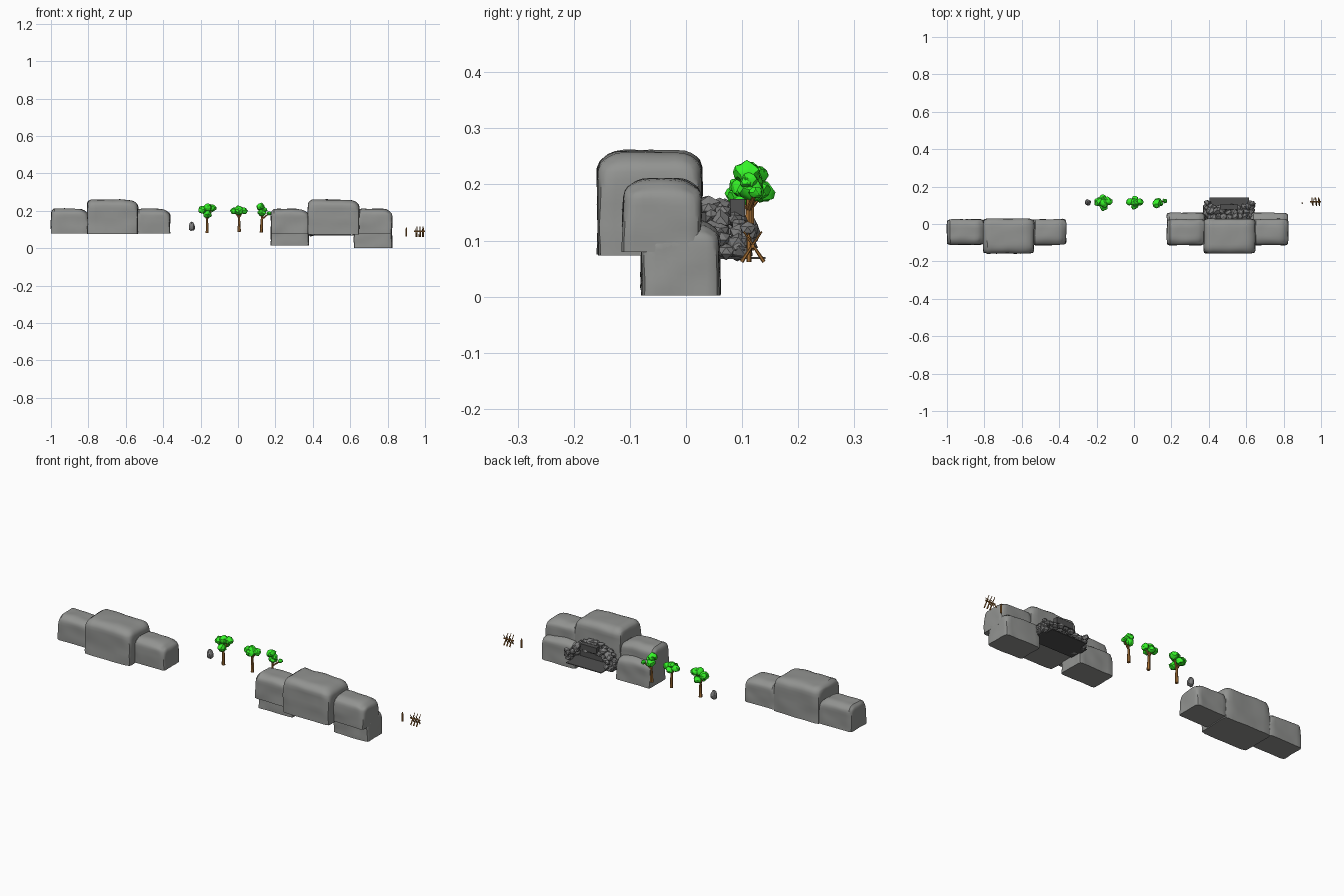
import bpy, bmesh, math, random
from mathutils import Vector, Matrix, noise

if "Cube" in bpy.data.objects:
    bpy.data.objects.remove(bpy.data.objects["Cube"])

random.seed(4)


def material(name, rgb):
    m = bpy.data.materials.new(name)
    m.diffuse_color = (*rgb, 1)
    m.use_nodes = True
    m.node_tree.nodes["Principled BSDF"].inputs["Base Color"].default_value = m.diffuse_color
    return m


ROCK = material("rock_grey", (0.29, 0.295, 0.285))
STONE = material("stone_grey", (0.2, 0.2, 0.2))
GREEN = material("leaf_green", (0.035, 0.9, 0.02))
BROWN = material("bark_brown", (0.38, 0.16, 0.035))
DARK = material("cave_dark", (0.08, 0.08, 0.08))


def finish(bm, name, mat, smooth=None):
    bmesh.ops.recalc_face_normals(bm, faces=bm.faces)
    me = bpy.data.meshes.new(name)
    bm.to_mesh(me)
    bm.free()
    ob = bpy.data.objects.new(name, me)
    bpy.context.collection.objects.link(ob)
    me.materials.append(mat)
    if smooth:
        bpy.context.view_layer.objects.active = ob
        ob.select_set(True)
        bpy.ops.object.shade_smooth_by_angle(angle=math.radians(smooth))
        ob.select_set(False)
    return ob


def boulder(name, x0, x1, y0, y1, z0, z1, slope=0.0):
    """Weathered block: flat base, upright sides, generously rounded crown."""
    bm = bmesh.new()
    bmesh.ops.create_cube(bm, size=2)
    bmesh.ops.subdivide_edges(bm, edges=bm.edges[:], cuts=9, use_grid_fill=True)
    half = Vector(((x1 - x0) / 2, (y1 - y0) / 2, (z1 - z0) / 2))
    mid = Vector(((x0 + x1) / 2, (y0 + y1) / 2, (z0 + z1) / 2))
    for v in bm.verts:
        p = v.co.copy()
        crown = max(0, p.z)
        rad = Vector((0.014 + 0.026 * crown, 0.014 + 0.03 * crown, 0.036))
        if p.x < 0:
            rad.x *= 0.5
        d, q = Vector(), Vector()
        for i in range(3):
            # tighten the grid towards the rounded rims
            t = math.copysign(abs(p[i]) ** 0.8, p[i]) * half[i]
            lim = half[i] - rad[i]
            q[i] = max(-lim, min(lim, t))
            d[i] = (t - q[i]) / rad[i]
        if p.z < 0:
            q.z, d.z = p.z * half.z, 0
        big = max(abs(c) for c in d)
        if d.length > 1e-6:
            d = d.normalized() * big
        co = mid + q + Vector(d[i] * rad[i] for i in range(3))
        n = noise.noise_vector(co * 17) * 0.004
        if p.z < -0.98:
            n.z = 0
        co += n
        # crown dips towards the front when sloped, and a little to the right
        if p.z > 0:
            co.z -= slope * p.z * max(0, (mid.y - co.y) / half.y)
            co.z -= 0.009 * p.z * max(0, (co.x - mid.x) / half.x) ** 2
        v.co = co
    return finish(bm, name, ROCK, smooth=35)


# Left and right boulder groups
boulder("left_rock_outer", -1.0, -0.803, -0.11, 0.025, 0.08, 0.213)
boulder("left_rock_middle", -0.807, -0.535, -0.157, 0.028, 0.075, 0.26)
boulder("left_rock_inner", -0.545, -0.363, -0.112, 0.025, 0.08, 0.211)
boulder("cave_rock_left_top", 0.176, 0.378, -0.112, 0.025, 0.08, 0.211)
boulder("cave_rock_middle", 0.373, 0.648, -0.157, 0.028, 0.073, 0.26)
boulder("cave_rock_right_top", 0.635, 0.824, -0.112, 0.025, 0.08, 0.211)
boulder("cave_rock_left_base", 0.176, 0.378, -0.08, 0.06, 0.015, 0.146, 0.02)
boulder("cave_rock_right_base", 0.62, 0.824, -0.078, 0.06, 0.002, 0.135, 0.02)


def pebble(bm, co, size, rough=0.25, sub=1):
    """Irregular faceted lump added to bm."""
    res = bmesh.ops.create_icosphere(bm, subdivisions=sub, radius=1)
    rot = Matrix.Rotation(random.uniform(-0.5, 0.5), 3, 'Y')
    seed = Vector((random.random(), random.random(), random.random())) * 40
    for v in res["verts"]:
        k = 1 + rough * noise.noise(v.co * 1.8 + seed)
        p = rot @ (v.co * k)
        v.co = Vector(co) + Vector(p[i] * size[i] for i in range(3))


def block(name, x0, x1, y0, y1, z0, z1):
    bm = bmesh.new()
    bmesh.ops.create_cube(bm, size=1)
    bmesh.ops.scale(bm, vec=(x1 - x0, y1 - y0, z1 - z0), verts=bm.verts)
    bmesh.ops.translate(bm, vec=((x0 + x1) / 2, (y0 + y1) / 2, (z0 + z1) / 2), verts=bm.verts)
    return finish(bm, name, DARK)


# Cave mouth: rings of stacked stones around a dark hollow
bm = bmesh.new()
for y, rx, rz, n in ((0.04, 0.116, 0.086, 13), (0.066, 0.122, 0.082, 13), (0.09, 0.118, 0.064, 12)):
    for i in range(n):
        a = math.pi * (i + random.uniform(-0.15, 0.15)) / (n - 1)
        s = random.uniform(0.8, 1.1)
        pebble(bm, (0.509 + rx * math.cos(a), y + random.uniform(-0.006, 0.006),
                    0.08 + rz * max(0, math.sin(a))),
               (0.022 * s, 0.02 * s, 0.016 * s), 0.4)
# loose stones at the foot of each side
for side in (-1, 1):
    for i in range(6):
        pebble(bm, (0.509 + side * random.uniform(0.105, 0.125), random.uniform(0.05, 0.115),
                    0.08 + 0.008 * i), (0.018, 0.016, 0.014), 0.4)
finish(bm, "cave_mouth_stones", STONE)
block("cave_floor", 0.37, 0.635, 0.0, 0.1, 0.067, 0.071)
block("cave_doorstep", 0.405, 0.615, 0.1, 0.142, 0.067, 0.071)
block("cave_back", 0.41, 0.605, 0.02, 0.036, 0.07, 0.15)
block("cave_lintel", 0.46, 0.555, 0.078, 0.105, 0.142, 0.174)


def rod(bm, a, b, r1, r2, sides=6):
    """Tapered stick from a to b."""
    a, b = Vector(a), Vector(b)
    d = b - a
    m = Matrix.Translation((a + b) / 2) @ d.to_track_quat('Z', 'Y').to_matrix().to_4x4()
    bmesh.ops.create_cone(bm, cap_ends=True, segments=sides, radius1=r1, radius2=r2,
                          depth=d.length, matrix=m)


def tree(name, base, fork, clumps):
    bm = bmesh.new()
    rod(bm, base, fork, 0.009, 0.006)
    for c, s in clumps:
        rod(bm, fork, c, 0.005, 0.003)
    finish(bm, name + "_trunk", BROWN)
    bm = bmesh.new()
    for c, s in clumps:
        pebble(bm, c, (s, s, s * 0.9), 0.3, 2)
        for k in range(2):
            off = Vector((random.uniform(-1, 1), random.uniform(-1, 1), random.uniform(-0.5, 0.5)))
            pebble(bm, Vector(c) + off * s * 0.5, (s * 0.65,) * 3, 0.3, 2)
    finish(bm, name + "_leaves", GREEN, smooth=30)


# Row of three trees
tree("tree_left", (-0.165, 0.112, 0.082), (-0.165, 0.112, 0.155), [
    ((-0.19, 0.117, 0.205), 0.023), ((-0.14, 0.122, 0.215), 0.023),
    ((-0.163, 0.095, 0.18), 0.022), ((-0.165, 0.138, 0.186), 0.02),
    ((-0.16, 0.112, 0.218), 0.023)])
tree("tree_middle", (0.007, 0.113, 0.088), (0.005, 0.115, 0.165), [
    ((-0.022, 0.118, 0.2), 0.02), ((0.03, 0.118, 0.2), 0.02),
    ((0.005, 0.1, 0.195), 0.02), ((0.005, 0.133, 0.19), 0.018),
    ((0.004, 0.115, 0.21), 0.02)])
tree("tree_right", (0.125, 0.112, 0.085), (0.127, 0.112, 0.155), [
    ((0.122, 0.108, 0.222), 0.022), ((0.128, 0.116, 0.19), 0.023),
    ((0.138, 0.112, 0.207), 0.016), ((0.166, 0.124, 0.186), 0.012)])

# Upright stone beside the trees
bm = bmesh.new()
pebble(bm, (-0.247, 0.115, 0.115), (0.017, 0.017, 0.026), 0.25, 2)
finish(bm, "standing_stone", STONE)

# Lone stake
bm = bmesh.new()
rod(bm, (0.9, 0.112, 0.062), (0.9, 0.112, 0.103), 0.0045, 0.0045)
rod(bm, (0.9, 0.112, 0.103), (0.9, 0.112, 0.114), 0.0045, 0.0005)
finish(bm, "stake", BROWN)

# Barricade: crossbeam carrying crossed stakes
bm = bmesh.new()
rod(bm, (0.942, 0.119, 0.09), (1.0, 0.119, 0.09), 0.004, 0.004)
for x in (0.955, 0.972, 0.989):
    for s in (-1, 1):
        rod(bm, (x + 0.003 * s, 0.119 - 0.02 * s, 0.062),
            (x + 0.003 * s, 0.119 + 0.016 * s, 0.116), 0.0035, 0.0015)
finish(bm, "barricade", BROWN)
